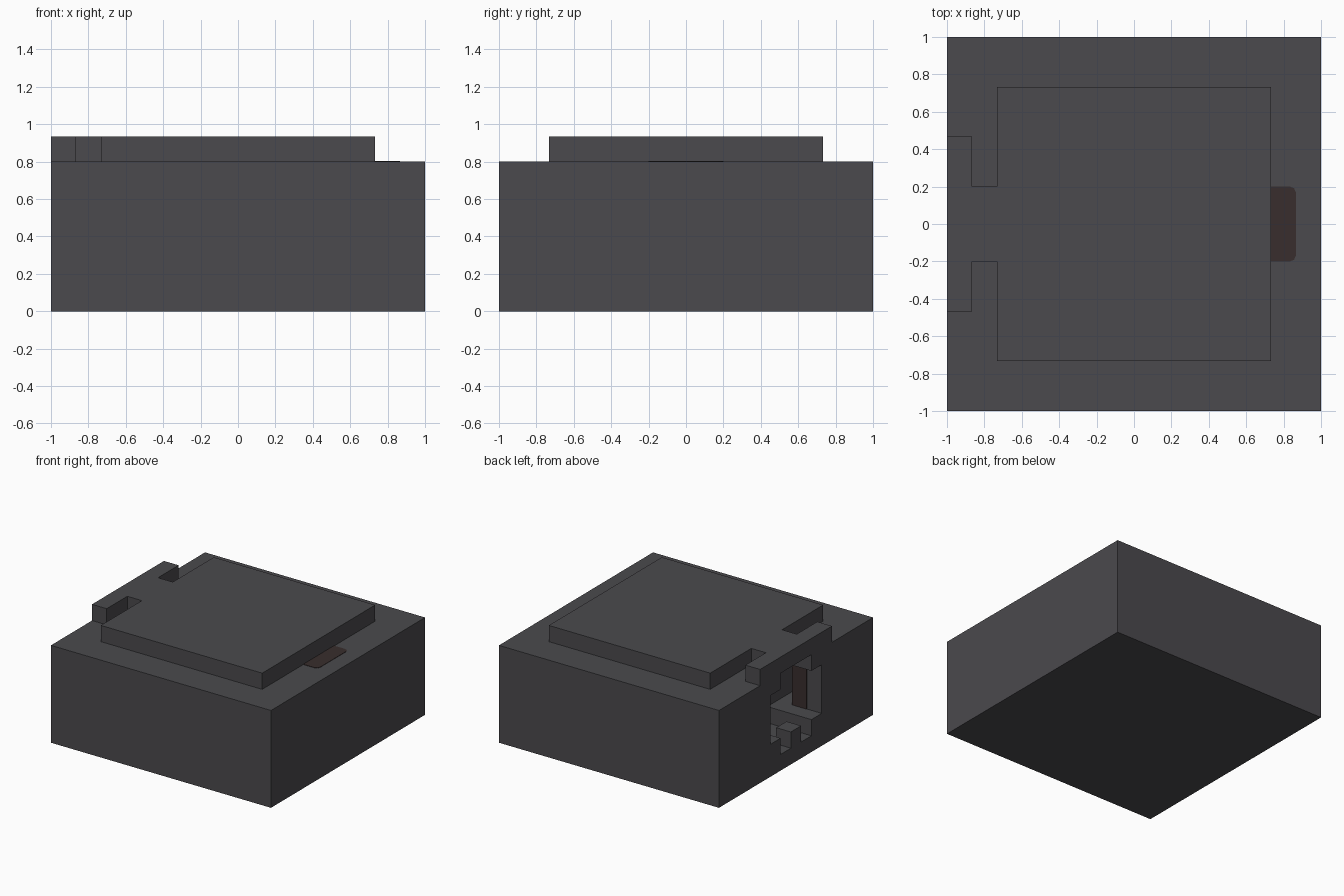
import bpy
import bmesh
from mathutils import Vector

if "Cube" in bpy.data.objects:
    bpy.data.objects.remove(bpy.data.objects["Cube"])

U = 2 / 15  # grid unit of the blocky design


def material(name, rgb):
    m = bpy.data.materials.new(name)
    m.use_nodes = True
    m.diffuse_color = (*rgb, 1)
    bsdf = next(n for n in m.node_tree.nodes if n.type == "BSDF_PRINCIPLED")
    bsdf.inputs["Base Color"].default_value = (*rgb, 1)
    bsdf.inputs["Roughness"].default_value = 0.8
    return m


grey = material("charcoal grey", (0.070, 0.068, 0.075))
brown = material("dark brown", (0.040, 0.027, 0.026))


def prism(name, outline, offset, mat):
    """Extrude a closed 3D outline along offset."""
    bm = bmesh.new()
    face = bm.faces.new([bm.verts.new(p) for p in outline])
    ext = bmesh.ops.extrude_face_region(bm, geom=[face])
    verts = [g for g in ext["geom"] if isinstance(g, bmesh.types.BMVert)]
    bmesh.ops.translate(bm, verts=verts, vec=Vector(offset))
    bmesh.ops.recalc_face_normals(bm, faces=bm.faces)
    mesh = bpy.data.meshes.new(name)
    bm.to_mesh(mesh)
    bm.free()
    mesh.materials.append(mat)
    ob = bpy.data.objects.new(name, mesh)
    bpy.context.scene.collection.objects.link(ob)
    return ob


def box(name, x, y, z, mat):
    outline = [(x[0], y[0], z[0]), (x[1], y[0], z[0]),
               (x[1], y[1], z[0]), (x[0], y[1], z[0])]
    return prism(name, outline, (0, 0, z[1] - z[0]), mat)


def mirrored(half):
    """Complete a half outline of (y, other) points by mirroring y."""
    return half + [(-a, b) for a, b in reversed(half)]


def side_cutter(name, half, x0, x1):
    outline = [(x0, a * U, b * U) for a, b in mirrored(half)]
    return prism(name, outline, (x1 - x0, 0, 0), grey)


def cut(target, cutter):
    mod = target.modifiers.new("cut", "BOOLEAN")
    mod.operation = "DIFFERENCE"
    mod.solver = "EXACT"
    mod.object = cutter
    bpy.context.view_layer.objects.active = target
    bpy.ops.object.modifier_apply(modifier=mod.name)
    bpy.data.objects.remove(cutter)


# Main block
body = box("body", (-1, 1), (-1, 1), (0, 6 * U), grey)

# Stepped opening with a central tooth, then the passage and chamber behind it
upper = [(2.5, 2), (2.5, 5), (1.5, 5), (1.5, 6.4)]
cut(body, side_cutter("opening_cutter",
                      [(0.5, 2), (0.5, 1), (1.5, 1), (1.5, 2)] + upper,
                      -1.1, -6.5 * U))
cut(body, side_cutter("passage_cutter", [(1.5, 1), (1.5, 2)] + upper,
                      -6.5 * U, -4.5 * U))
cut(body, box("chamber_cutter", (-5.5 * U, -4.5 * U), (-4.5 * U, 4.5 * U),
              (2 * U, 5 * U), grey))

# Raised lid with a T-shaped tab reaching the edge
half_lid = [(5.5, 5.5), (5.5, -5.5), (1.5, -5.5), (1.5, -6.5),
            (3.5, -6.5), (3.5, -7.5)]
prism("lid", [(b * U, a * U, 6 * U) for a, b in mirrored(half_lid)],
      (0, 0, U), grey)

# Rounded brown latch mark on the top, beside the lid
r = 0.03
half_latch = [(0.2, 0.72), (0.2, 0.865 - r), (0.2 - r * 0.3, 0.865 - r * 0.3),
              (0.2 - r, 0.865)]
prism("latch_mark", [(b, a, 0.798) for a, b in mirrored(half_latch)],
      (0, 0, 0.005), brown)

# Brown linings on the passage walls
for side, label in ((1, "left"), (-1, "right")):
    wall = side * 2.5 * U
    box("passage_lining_" + label, (-6.5 * U, -5.5 * U),
        sorted((wall, wall - side * 0.004)), (2 * U, 5 * U), brown)
